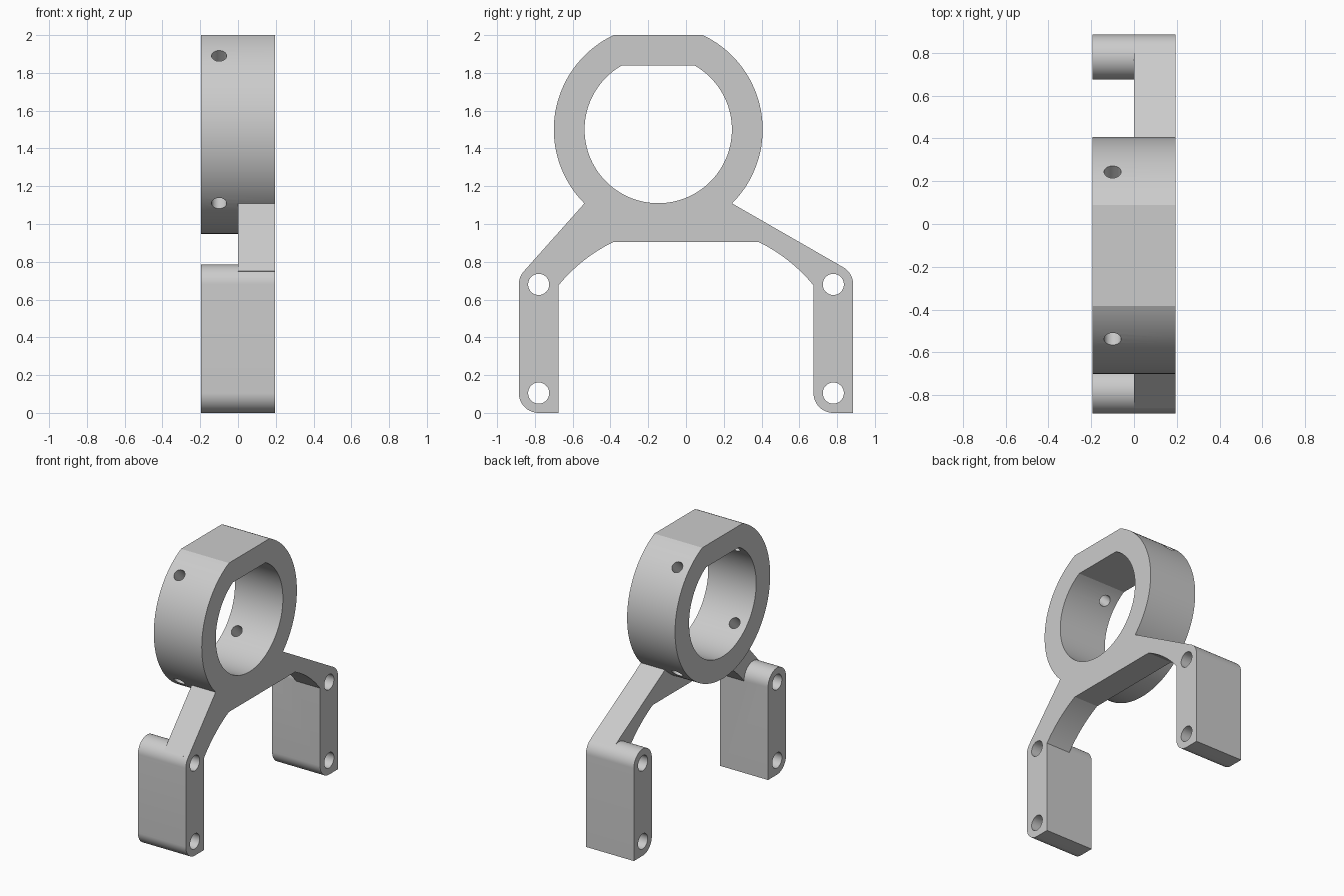
import bpy
import bmesh
from math import sin, cos, pi, atan2, acos, asin, sqrt, radians
from mathutils import Matrix, Vector

default = bpy.data.objects.get("Cube")
if default:
    bpy.data.objects.remove(default, do_unlink=True)

HALF = 0.195                      # half thickness along x
RY, RZ = -0.147, 1.5              # ring centre
R_OUT, R_IN = 0.553, 0.39
LEG_Y, LEG_R = 0.78, 0.105        # leg centre line and end radius
HOLE_LOW, HOLE_HIGH = LEG_R, 0.68

grey = bpy.data.materials.new("grey metal")
grey.use_nodes = True
COLOR = (0.6, 0.6, 0.6, 1)
grey.diffuse_color = COLOR
grey.node_tree.nodes["Principled BSDF"].inputs["Base Color"].default_value = COLOR


def arc(cy, cz, r, a0, a1, n):
    return [(cy + r * cos(a0 + (a1 - a0) * i / n), cz + r * sin(a0 + (a1 - a0) * i / n))
            for i in range(n + 1)]


def finish(name, bm):
    bmesh.ops.recalc_face_normals(bm, faces=bm.faces)
    mesh = bpy.data.meshes.new(name)
    bm.to_mesh(mesh)
    bm.free()
    mesh.materials.append(grey)
    ob = bpy.data.objects.new(name, mesh)
    bpy.context.collection.objects.link(ob)
    return ob


def extrude(name, outline, x0, x1):
    """Solid from a (y, z) outline, swept from x0 to x1."""
    bm = bmesh.new()
    face = bm.faces.new([bm.verts.new((x0, y, z)) for y, z in outline])
    new = bmesh.ops.extrude_face_region(bm, geom=[face])["geom"]
    bmesh.ops.translate(bm, vec=(x1 - x0, 0, 0),
                        verts=[v for v in new if isinstance(v, bmesh.types.BMVert)])
    return finish(name, bm)


def flat_top_circle(r, top, n=96):
    a = asin((top - RZ) / r)
    return arc(RY, RZ, r, pi - a, 2 * pi + a, n)


def combine(target, other, operation):
    mod = target.modifiers.new(operation, "BOOLEAN")
    mod.operation, mod.solver, mod.object = operation, "EXACT", other
    bpy.context.view_layer.objects.active = target
    bpy.ops.object.modifier_apply(modifier=mod.name)
    bpy.data.objects.remove(other, do_unlink=True)


# Ring body, still without its bore
bracket = extrude("ring_bracket", flat_top_circle(R_OUT, 2.0), -HALF, HALF)

# Half-thickness web: sloping arms above, arched underside
def tangent_point(side, py, pz):
    dy, dz = py - side * LEG_Y, pz - HOLE_HIGH
    a = atan2(dz, dy) - side * acos(LEG_R / sqrt(dy * dy + dz * dz))
    return side * LEG_Y + LEG_R * cos(a), HOLE_HIGH + LEG_R * sin(a)


j = R_OUT * sin(pi / 4)
left, right = (RY - j, RZ - j), (RY + j, RZ - j)
inner = LEG_Y - LEG_R
ARCH_Z, ARCH_R = 0.12, 0.874
a_low = acos(inner / ARCH_R)
a_high = asin((0.905 - ARCH_Z) / ARCH_R)
under = arc(0, ARCH_Z, ARCH_R, a_low, a_high, 16)
web = [left, tangent_point(-1, *left), (-LEG_Y, HOLE_HIGH), (-inner, HOLE_HIGH)]
web += [(-y, z) for y, z in under]
web += under[::-1] + [(inner, HOLE_HIGH), (LEG_Y, HOLE_HIGH), tangent_point(1, *right), right]
combine(bracket, extrude("web", web, 0, HALF), "UNION")

# Legs: round top, one rounded and one square bottom corner (both round towards -y)
for side in (-1, 1):
    c = side * LEG_Y
    outline = arc(c, HOLE_HIGH, LEG_R, 0, pi, 32)
    outline += arc(c, HOLE_LOW, LEG_R, pi, 1.5 * pi, 16)
    outline.append((c + LEG_R, 0))
    combine(bracket, extrude("leg", outline, -HALF, HALF), "UNION")

# Bore with a flat top
combine(bracket, extrude("bore", flat_top_circle(R_IN, 1.84), -0.5, 0.5), "DIFFERENCE")

# Screw holes through the legs
for side in (-1, 1):
    for z in (HOLE_LOW, HOLE_HIGH):
        hole = arc(side * LEG_Y, z, 0.056, 0, 2 * pi, 32)[:-1]
        combine(bracket, extrude("leg_hole", hole, -0.5, 0.5), "DIFFERENCE")

# Set-screw holes on both diagonals of the ring
for tilt in (45, -45):
    bm = bmesh.new()
    bmesh.ops.create_cone(bm, cap_ends=True, segments=32, radius1=0.04, radius2=0.04, depth=1.3,
                          matrix=Matrix.Translation(Vector((-0.1, RY, RZ)))
                          @ Matrix.Rotation(radians(tilt), 4, "X"))
    combine(bracket, finish("ring_hole", bm), "DIFFERENCE")

# Smooth the curved walls, keep the machined edges sharp
bpy.ops.object.select_all(action="DESELECT")
bracket.select_set(True)
bpy.context.view_layer.objects.active = bracket
bpy.ops.object.shade_smooth_by_angle(angle=radians(25))
